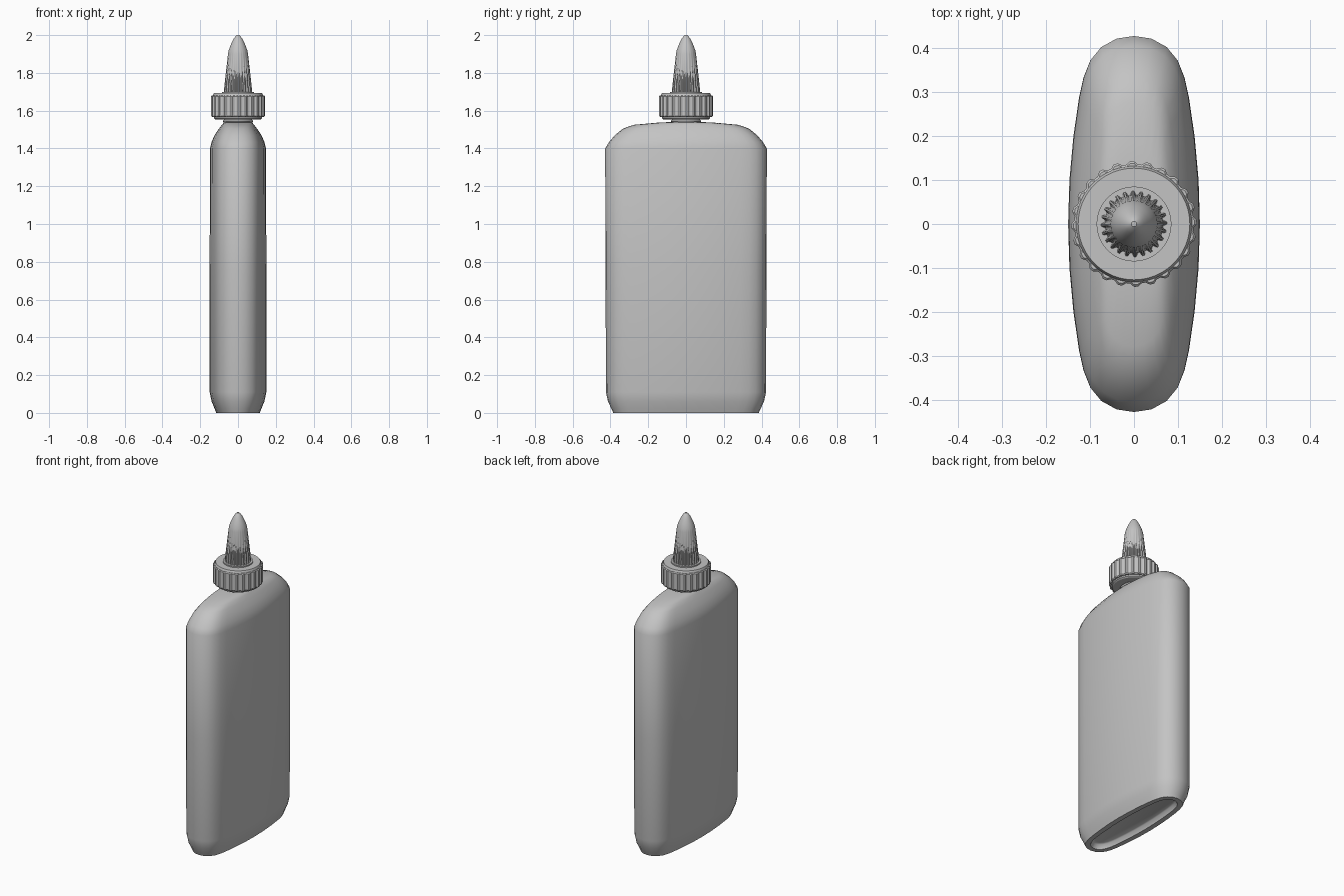
import bpy, bmesh, math

cube = bpy.data.objects.get("Cube")
if cube:
    bpy.data.objects.remove(cube, do_unlink=True)

grey = bpy.data.materials.new("plain_grey")
grey.use_nodes = True
grey.diffuse_color = (0.55, 0.55, 0.55, 1)
grey.node_tree.nodes["Principled BSDF"].inputs["Base Color"].default_value = (0.55, 0.55, 0.55, 1)


def loft(name, rings, angle):
    """Skin a stack of equal-length rings and close both ends."""
    bm = bmesh.new()
    rows = [[bm.verts.new(p) for p in ring] for ring in rings]
    n = len(rows[0])
    for a, b in zip(rows, rows[1:]):
        for i in range(n):
            j = (i + 1) % n
            bm.faces.new((a[i], a[j], b[j], b[i]))
    bm.faces.new(rows[0][::-1])
    bm.faces.new(rows[-1])
    bmesh.ops.recalc_face_normals(bm, faces=bm.faces)
    mesh = bpy.data.meshes.new(name)
    bm.to_mesh(mesh)
    bm.free()
    mesh.materials.append(grey)
    obj = bpy.data.objects.new(name, mesh)
    bpy.context.collection.objects.link(obj)
    bpy.ops.object.select_all(action='DESELECT')
    obj.select_set(True)
    bpy.context.view_layer.objects.active = obj
    bpy.ops.object.shade_smooth_by_angle(angle=math.radians(angle))
    return obj


def circle(z, r, groove=0.0, n=96):
    """Ring whose columns alternate in pairs, giving ribs when groove > 0."""
    pts = []
    for i in range(n):
        a = 2 * math.pi * i / n
        rr = r - (groove if i % 4 >= 2 else 0)
        pts.append((rr * math.cos(a), rr * math.sin(a), z))
    return pts


# Bottle body: long rounded section, scaled up the height
quarter = [(0.15, 0), (0.147, 0.1), (0.138, 0.2), (0.125, 0.29), (0.115, 0.335),
           (0.1, 0.373), (0.075, 0.403), (0.04, 0.422), (0, 0.428)]
half = quarter + [(-x, y) for x, y in quarter[-2::-1]]
outline = half + [(-x, -y) for x, y in half[1:-1]]
levels = [(0.03, 0.45, 0.76), (0.025, 0.5, 0.8), (0.0, 0.56, 0.83),
          (0.0, 0.77, 0.9), (0.02, 0.82, 0.92), (0.06, 0.93, 0.965), (0.11, 1, 0.99),
          (0.75, 1, 0.995), (1.4, 0.99, 1), (1.435, 0.93, 0.95), (1.47, 0.83, 0.88),
          (1.505, 0.67, 0.78), (1.525, 0.57, 0.65), (1.537, 0.5, 0.34), (1.54, 0.42, 0.17)]
loft("bottle_body", [[(x * sx, y * sy, z) for x, y in outline] for z, sx, sy in levels], 48)

# Neck with a small bead
loft("neck", [circle(z, r) for z, r in
              [(1.5, 0.075), (1.535, 0.075), (1.545, 0.08), (1.553, 0.072), (1.58, 0.072)]], 40)

# Screw cap: plain rims above and below a ribbed grip
loft("cap_lower_rim", [circle(1.553, 0.118), circle(1.558, 0.126), circle(1.575, 0.126)], 30)
loft("cap_grip", [circle(z, r, 0.007) for z, r in
                  [(1.567, 0.138), (1.573, 0.143), (1.675, 0.143), (1.68, 0.138)]], 30)
loft("cap_upper_rim", [circle(z, r) for z, r in
                       [(1.67, 0.132), (1.683, 0.132), (1.693, 0.127)]], 30)

# Nozzle: base disc, fluted cone and rounded tip
loft("nozzle_base", [circle(1.68, 0.085), circle(1.7, 0.085)], 30)
loft("nozzle", [circle(z, r, g) for z, r, g in
                [(1.69, 0.076, 0.009), (1.75, 0.07, 0.007), (1.83, 0.061, 0.004),
                 (1.9, 0.053, 0), (1.92, 0.049, 0), (1.945, 0.04, 0), (1.965, 0.031, 0),
                 (1.982, 0.022, 0), (1.994, 0.013, 0), (2.0, 0.006, 0)]], 35)
